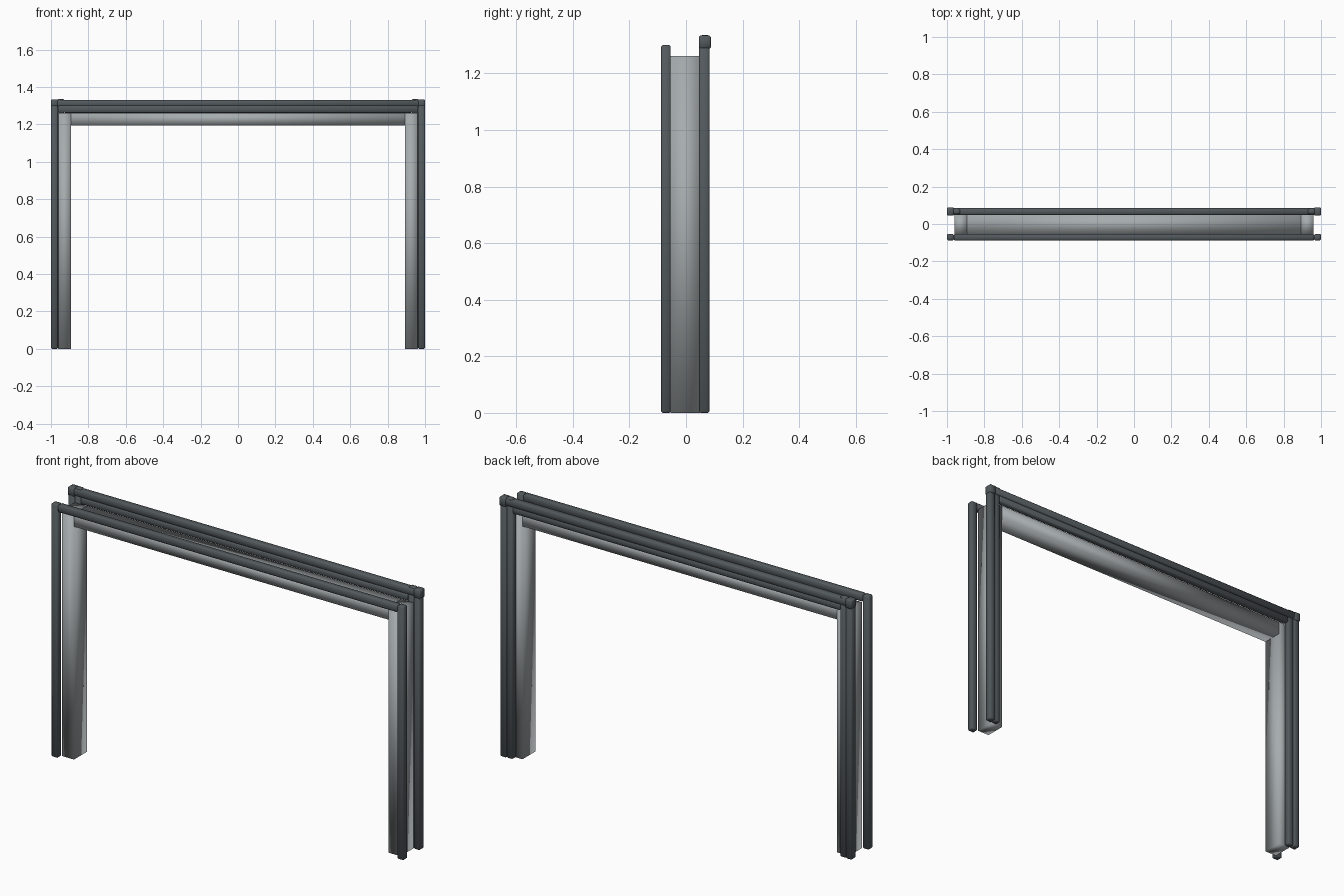
import bpy, bmesh

cube = bpy.data.objects.get("Cube")
if cube:
    bpy.data.objects.remove(cube, do_unlink=True)


def material(name, color):
    mat = bpy.data.materials.new(name)
    mat.use_nodes = True
    mat.diffuse_color = color
    mat.node_tree.nodes["Principled BSDF"].inputs["Base Color"].default_value = color
    return mat


LIGHT = material("light grey", (0.38, 0.41, 0.42, 1))
DARK = material("dark grey", (0.085, 0.1, 0.108, 1))


def box(name, xs, ys, zs, mat, bevel=0.0):
    """Smooth-shaded block given by its extents on each axis."""
    bm = bmesh.new()
    bmesh.ops.create_cube(bm, size=1)
    for v in bm.verts:
        v.co = [r[0] if c < 0 else r[1] for c, r in zip(v.co, (xs, ys, zs))]
    if bevel:
        bmesh.ops.bevel(bm, geom=bm.edges[:], offset=bevel, segments=1, affect='EDGES')
    bmesh.ops.recalc_face_normals(bm, faces=bm.faces)
    for f in bm.faces:
        f.smooth = True
    mesh = bpy.data.meshes.new(name)
    bm.to_mesh(mesh)
    bm.free()
    mesh.materials.append(mat)
    obj = bpy.data.objects.new(name, mesh)
    bpy.context.collection.objects.link(obj)
    return obj


def pair(name, x0, x1, ys, zs, mat, bevel=0.0):
    """Mirrored blocks on the left (+x) and right (-x)."""
    box("left_" + name, (x0, x1), ys, zs, mat, bevel)
    box("right_" + name, (-x1, -x0), ys, zs, mat, bevel)


def portal(name, half, top, width, ys, mat, bevel=0.0):
    """Two posts with a lintel fitted between them."""
    inner = half - width
    pair(name + "_post", inner, half, ys, (0, top), mat, bevel)
    box(name + "_lintel", (-inner, inner), ys, (top - width, top), mat, bevel)


# Broad inner lining
portal("lining", 0.96, 1.262, 0.067, (-0.054, 0.05), LIGHT)

# Front trim
portal("front_trim", 1.0, 1.3, 0.037, (-0.0875, -0.054), DARK, 0.005)

# Back trim: inner bar and outer bar side by side
portal("back_inner_trim", 0.963, 1.295, 0.034, (0.048, 0.08), DARK, 0.005)
pair("back_outer_post", 0.963, 0.998, (0.046, 0.083), (0, 1.3), DARK, 0.005)
box("back_outer_lintel", (-0.998, 0.998), (0.048, 0.085), (1.294, 1.331), DARK, 0.006)

# Corner caps on the back trim
pair("corner_cap", 0.963, 1.0, (0.046, 0.0875), (1.288, 1.333), DARK, 0.004)
pair("cap_tab", 0.93, 0.966, (0.054, 0.081), (1.3, 1.336), DARK, 0.004)
